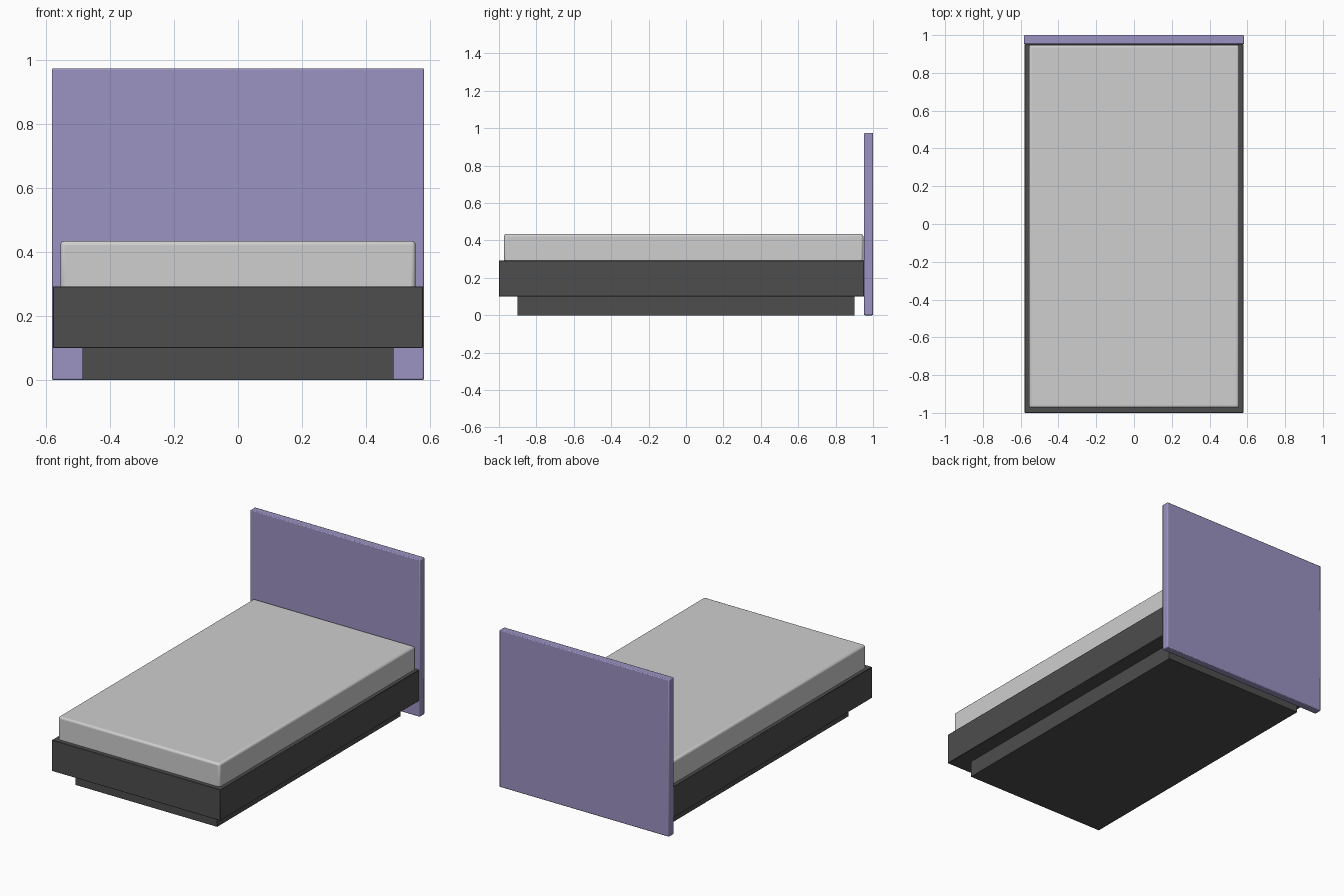
import bpy
import bmesh

cube = bpy.data.objects.get("Cube")
if cube:
    bpy.data.objects.remove(cube, do_unlink=True)


def make_material(name, rgb):
    mat = bpy.data.materials.new(name)
    mat.use_nodes = True
    color = (*rgb, 1.0)
    mat.diffuse_color = color
    mat.node_tree.nodes["Principled BSDF"].inputs["Base Color"].default_value = color
    return mat


def make_box(name, low, high, mat, bevel=0.0, segments=2):
    """Box between two corners, with optional rounded edges."""
    bm = bmesh.new()
    bmesh.ops.create_cube(bm, size=1.0)
    for v in bm.verts:
        v.co = [a + (b - a) * (c + 0.5) for a, b, c in zip(low, high, v.co)]
    mesh = bpy.data.meshes.new(name)
    bm.to_mesh(mesh)
    bm.free()
    mesh.materials.append(mat)
    obj = bpy.data.objects.new(name, mesh)
    bpy.context.collection.objects.link(obj)
    if bevel:
        mod = obj.modifiers.new("rounded_edges", "BEVEL")
        mod.width = bevel
        mod.segments = segments
        bpy.ops.object.select_all(action="DESELECT")
        obj.select_set(True)
        bpy.context.view_layer.objects.active = obj
        bpy.ops.object.shade_smooth_by_angle()
    return obj


lavender = make_material("lavender_fabric", (0.33, 0.29, 0.54))
charcoal = make_material("charcoal_wood", (0.075, 0.075, 0.075))
pale_grey = make_material("pale_grey_fabric", (0.62, 0.62, 0.62))

# Recessed plinth under the bed
make_box("plinth", (-0.487, -0.9, 0), (0.487, 0.9, 0.1), charcoal)

# Wide platform carrying the mattress
make_box("bed_frame", (-0.579, -1, 0.1), (0.579, 0.952, 0.293), charcoal, 0.002, 1)

# Mattress, its lower edges sunk into the platform
make_box("mattress", (-0.556, -0.973, 0.27), (0.556, 0.948, 0.435), pale_grey, 0.013, 3)

# Upright panel behind the bed
make_box("headboard", (-0.583, 0.952, 0), (0.583, 1, 0.975), lavender, 0.005)
